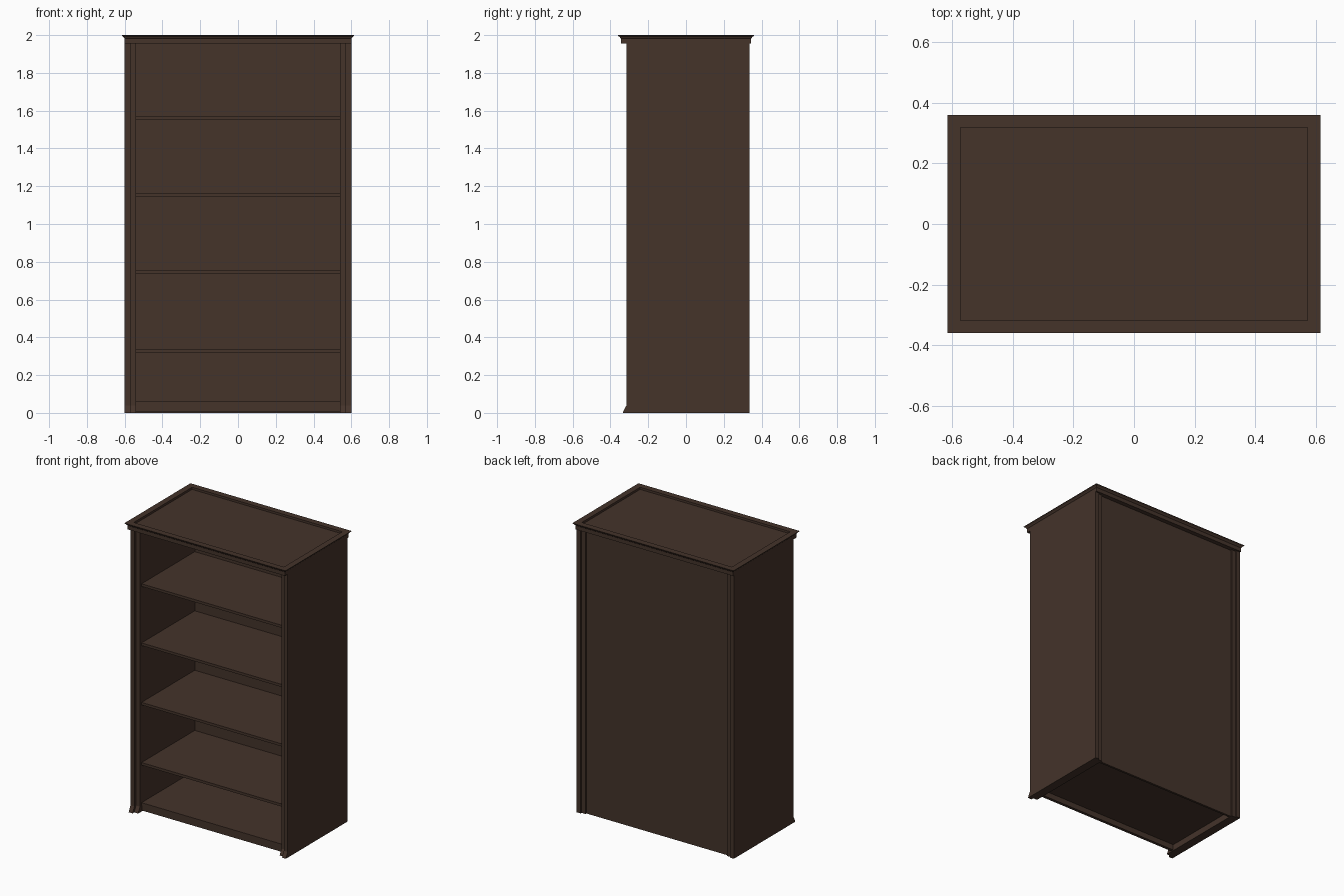
import bpy
import bmesh

if "Cube" in bpy.data.objects:
    bpy.data.objects.remove(bpy.data.objects["Cube"])

wood = bpy.data.materials.new("dark_wood")
wood.diffuse_color = (0.058, 0.033, 0.023, 1)
wood.use_nodes = True
wood.node_tree.nodes["Principled BSDF"].inputs["Base Color"].default_value = wood.diffuse_color


def finish(name, bm):
    bmesh.ops.recalc_face_normals(bm, faces=bm.faces)
    mesh = bpy.data.meshes.new(name)
    bm.to_mesh(mesh)
    bm.free()
    mesh.materials.append(wood)
    obj = bpy.data.objects.new(name, mesh)
    bpy.context.collection.objects.link(obj)
    return obj


def prism(name, x0, x1, profile):
    """Extrude a (y, z) profile along x."""
    bm = bmesh.new()
    face = bm.faces.new([bm.verts.new((x0, y, z)) for y, z in profile])
    ext = bmesh.ops.extrude_face_region(bm, geom=[face])
    verts = [v for v in ext["geom"] if isinstance(v, bmesh.types.BMVert)]
    bmesh.ops.translate(bm, verts=verts, vec=(x1 - x0, 0, 0))
    return finish(name, bm)


def box(name, x0, x1, y0, y1, z0, z1):
    return prism(name, x0, x1, [(y0, z0), (y1, z0), (y1, z1), (y0, z1)])


def stacked_rings(name, rings):
    """Loft rectangles given as (half x, front y, back y, z), capped at both ends."""
    bm = bmesh.new()
    loops = [[bm.verts.new(p) for p in ((-x, a, z), (x, a, z), (x, b, z), (-x, b, z))]
             for x, a, b, z in rings]
    for lo, hi in zip(loops, loops[1:]):
        for i in range(4):
            j = (i + 1) % 4
            bm.faces.new((lo[i], lo[j], hi[j], hi[i]))
    bm.faces.new(loops[0])
    bm.faces.new(loops[-1])
    return finish(name, bm)


# Stepped side boards, each with a flared front foot
def side_board(name, x0, x1, front, back):
    return prism(name, x0, x1, [(front - 0.02, 0), (front - 0.015, 0.012), (front, 0.04),
                                (front, 1.957), (back, 1.957), (back, 0)])


for side, s in (("left", -1), ("right", 1)):
    side_board(side + "_side_panel", s * 0.57, s * 0.60, -0.315, 0.335)
    side_board(side + "_inner_stile", s * 0.54, s * 0.57, -0.297, 0.325)

# Back panel between the sides
box("back_panel", -0.54, 0.54, 0.30, 0.315, 0.0, 1.957)

# Shelves, lowest one is the floor of the case
for i, z in enumerate((0.043, 0.32, 0.735, 1.145, 1.553)):
    box(f"shelf_{i + 1}", -0.54, 0.54, -0.28, 0.30, z, z + 0.018)

# Plinth rail under the floor
box("plinth_rail", -0.54, 0.54, -0.275, -0.255, 0.005, 0.043)

# Crown moulding with a recessed top
stacked_rings("crown", [
    (0.60, -0.345, 0.345, 1.955),
    (0.60, -0.345, 0.345, 1.982),
    (0.604, -0.349, 0.349, 1.986),
    (0.606, -0.351, 0.351, 1.990),
    (0.615, -0.36, 0.36, 1.997),
    (0.615, -0.36, 0.36, 2.0),
    (0.573, -0.318, 0.318, 2.0),
    (0.573, -0.318, 0.318, 1.985),
])
